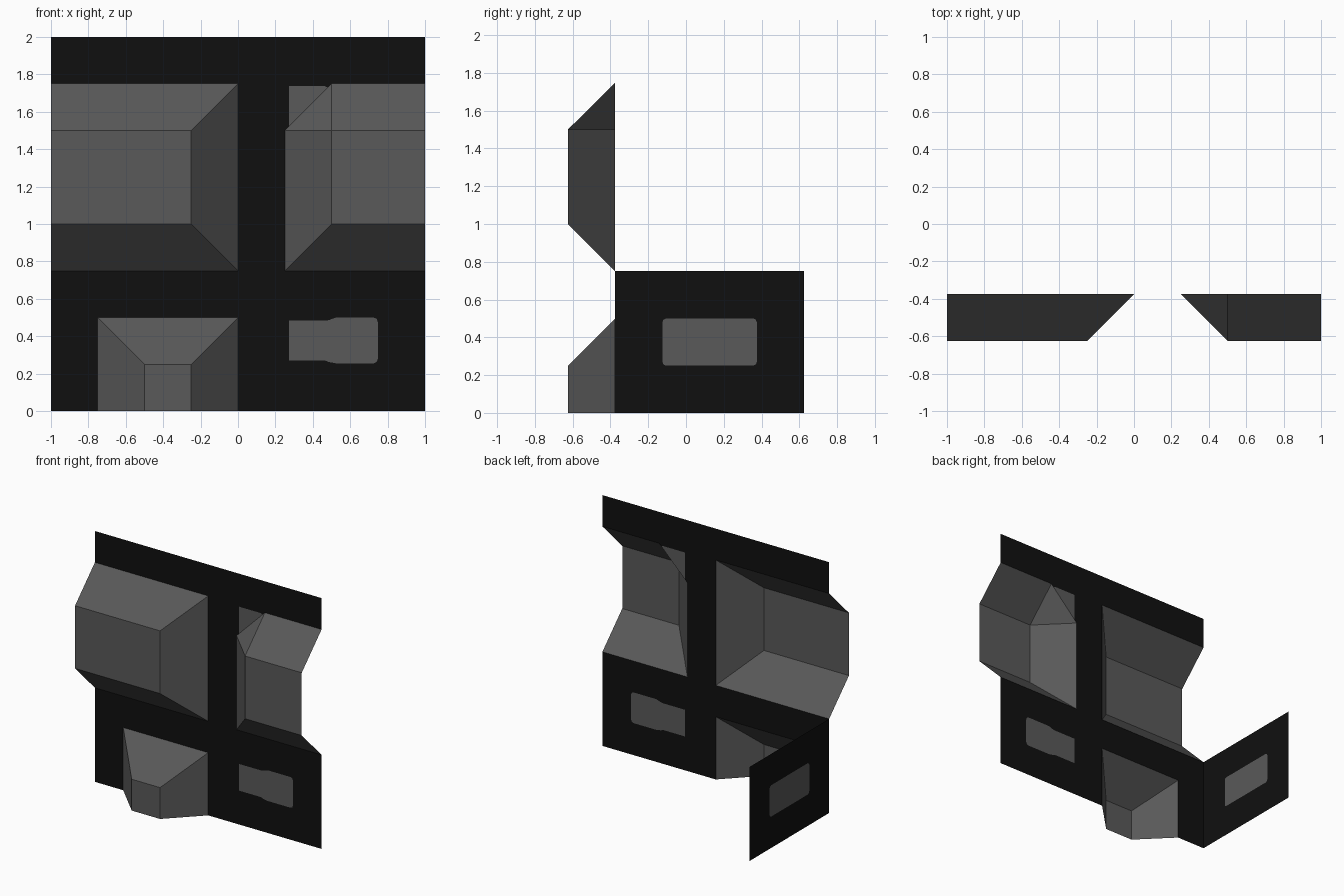
import bpy, bmesh
from mathutils import Vector

if "Cube" in bpy.data.objects:
    bpy.data.objects.remove(bpy.data.objects["Cube"])

WALL_Y, BAY_Y = -0.375, -0.625


def material(name, v):
    m = bpy.data.materials.new(name)
    m.diffuse_color = (v, v, v, 1)
    m.use_nodes = True
    m.node_tree.nodes["Principled BSDF"].inputs["Base Color"].default_value = m.diffuse_color
    return m


GREY = material("grey panel", 0.1)
BLACK = material("black trim", 0.005)


def finish(name, bm, mat, facing):
    # turn every sheet so it faces outward
    bm.normal_update()
    for f in bm.faces:
        if f.normal.dot(facing) < -1e-4:
            f.normal_flip()
    me = bpy.data.meshes.new(name)
    bm.to_mesh(me)
    bm.free()
    me.materials.append(mat)
    bpy.context.collection.objects.link(bpy.data.objects.new(name, me))


def sheet(name, loops, place, mat, facing):
    """Flat sheet: first loop is the outline, the others are holes."""
    bm = bmesh.new()
    edges = []
    for loop in loops:
        vs = [bm.verts.new(place(*p)) for p in loop]
        edges += [bm.edges.new((vs[i - 1], vs[i])) for i in range(len(vs))]
    bmesh.ops.triangle_fill(bm, edges=edges, use_beauty=True)
    finish(name, bm, mat, Vector(facing))


def bay(name, back, front):
    """Hollow bay: slanted faces from the wall opening to a flat front."""
    bm = bmesh.new()
    b = [bm.verts.new((x, WALL_Y, z)) for x, z in back]
    unique = {p: bm.verts.new((p[0], BAY_Y, p[1])) for p in front}
    f = [unique[p] for p in front]
    for i in range(len(b) - 1):
        ring = list(dict.fromkeys((b[i], b[i + 1], f[i + 1], f[i])))
        bm.faces.new(ring)
    bm.faces.new(list(unique.values()))
    finish(name, bm, GREY, Vector((0, -1, 0)))


def rounded(a0, b0, a1, b1, c=0.02):
    k = c * 0.3
    return [(a0 + c, b0), (a1 - c, b0), (a1 - k, b0 + k), (a1, b0 + c),
            (a1, b1 - c), (a1 - k, b1 - k), (a1 - c, b1), (a0 + c, b1),
            (a0 + k, b1 - k), (a0, b1 - c), (a0, b0 + c), (a0 + k, b0 + k)]


# bays
bay("upper_left_bay",
    [(-1, .75), (0, .75), (0, 1.75), (-1, 1.75)],
    [(-1, 1), (-.25, 1), (-.25, 1.5), (-1, 1.5)])
bay("upper_right_bay",
    [(1, 1.75), (.5, 1.75), (.25, 1.5), (.25, .75), (1, .75)],
    [(1, 1.5), (.5, 1.5), (.5, 1.5), (.5, 1), (1, 1)])
bay("lower_left_bay",
    [(-.75, 0), (-.75, .5), (0, .5), (0, 0)],
    [(-.5, 0), (-.5, .25), (-.25, .25), (-.25, 0)])

# front wall, with the corner panel and lower panel cut in
corner = [(.48, 1.73), (.465, 1.737), (.273, 1.737), (.273, 1.523)]
lower = [(.273, .27), (.465, .27), (.485, .262), (.525, .255), (.725, .255),
         (.741, .262), (.748, .28), (.748, .475), (.741, .493), (.725, .5),
         (.525, .5), (.485, .486), (.465, .483), (.273, .483)]
outline = [(-1, 2), (1, 2), (1, 1.75), (.5, 1.75)] + corner + [
    (.25, 1.5), (.25, .75), (1, .75), (1, 0), (0, 0), (0, .5), (-.75, .5),
    (-.75, 0), (-1, 0), (-1, .75), (0, .75), (0, 1.75), (-1, 1.75)]


def on_front(x, z):
    return (x, WALL_Y, z)


def on_side(y, z):
    return (-1, y, z)


sheet("front_wall", [outline, lower], on_front, BLACK, (0, -1, 0))
sheet("corner_panel", [corner], on_front, GREY, (0, -1, 0))
sheet("lower_panel", [lower], on_front, GREY, (0, -1, 0))

# side wall
window = rounded(-.125, .25, .375, .5)
sheet("side_wall", [[(-.375, 0), (.625, 0), (.625, .75), (-.375, .75)], window],
      on_side, BLACK, (-1, 0, 0))
sheet("side_panel", [window], on_side, GREY, (-1, 0, 0))
